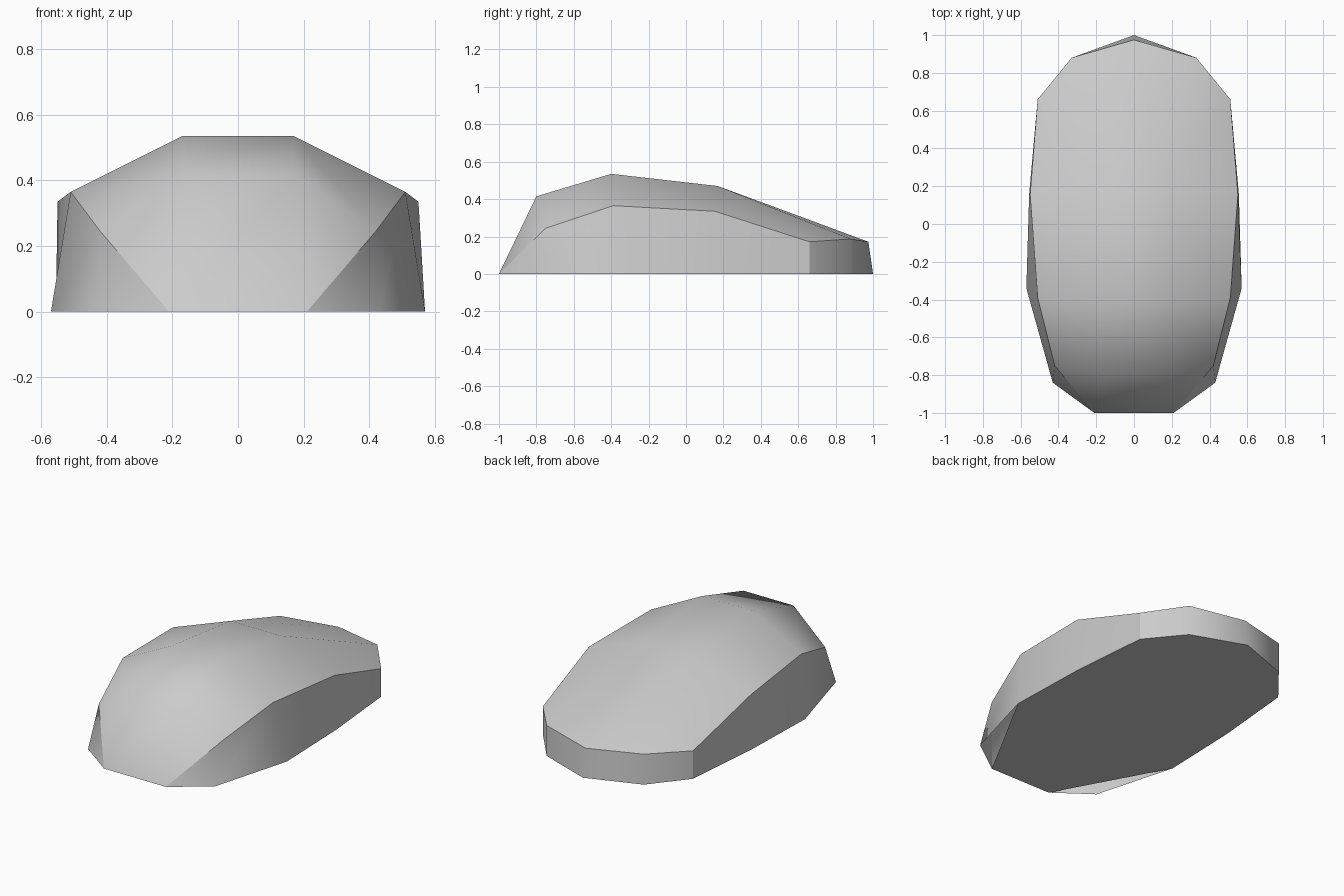
import bpy

cube = bpy.data.objects.get("Cube")
if cube:
    bpy.data.objects.remove(cube)

grey = bpy.data.materials.new("plain_grey")
grey.use_nodes = True
grey.diffuse_color = (0.6, 0.6, 0.6, 1)
grey.node_tree.nodes["Principled BSDF"].inputs["Base Color"].default_value = (0.6, 0.6, 0.6, 1)


def flip(p):
    return (-p[0], p[1], p[2])


def build(name, verts, faces, sharp=()):
    """Smooth mesh part, with sharp edges wherever both ends are in `sharp`."""
    mesh = bpy.data.meshes.new(name)
    mesh.from_pydata(verts, [], faces)
    mesh.materials.append(grey)
    mesh.shade_smooth()
    for edge in mesh.edges:
        edge.use_edge_sharp = set(edge.vertices) in sharp
    obj = bpy.data.objects.new(name, mesh)
    bpy.context.collection.objects.link(obj)
    return obj


# Left-hand outlines, front to back: floor, upper rim and crest of the shell
floor = [(0.21, -1, 0), (0.43, -0.84, 0), (0.57, -0.34, 0), (0.555, 0.16, 0),
         (0.51, 0.66, 0), (0.33, 0.88, 0), (0, 1, 0)]
rim = [(0.21, -1, 0), (0.42, -0.75, 0.245), (0.51, -0.39, 0.365), (0.55, 0.155, 0.335),
       (0.51, 0.66, 0.172), (0.33, 0.88, 0.187), (0, 0.975, 0.172)]
crest = [(0.17, -0.8, 0.415), (0.17, -0.4, 0.535), (0.17, 0.17, 0.47)]

# Top shell: left points, mirrored points, then a fan down to the tail
left = rim[:6] + crest
n = len(left)
tip = 2 * n
r, c = 0, 6
half = [(r, r + 1, c), (r + 1, r + 2, c + 1, c), (r + 2, r + 3, c + 2, c + 1),
        (r + 3, r + 4, c + 2), (r + 4, r + 5, c + 2), (r + 5, tip, c + 2)]
mirrored = [tuple(i if i == tip else i + n for i in reversed(f)) for f in half]
middle = [(n, r, c, c + n), (c + n, c, c + 1, c + 1 + n),
          (c + 1 + n, c + 1, c + 2, c + 2 + n), (c + 2 + n, c + 2, tip)]
build("top_shell", left + [flip(p) for p in left] + [rim[6]], half + mirrored + middle)


# Side wall: one band from the front left corner round the tail to the front right
def full(outline):
    return outline + [flip(p) for p in reversed(outline[:-1])]


low, high = full(floor), full(rim)
m = len(low)
band = [(0, 1, m + 1)]
band += [(i, i + 1, m + i + 1, m + i) for i in range(1, m - 2)]
band += [(m - 2, m - 1, 2 * m - 2)]
corners = [{i, m + i} for i in (4, m - 5)]
build("side_wall", low + high, band, corners)

# Flat base, cut straight across behind the front corners
base = [p for p in low if abs(p[0]) != 0.43]
build("base", base, [tuple(reversed(range(len(base))))])
